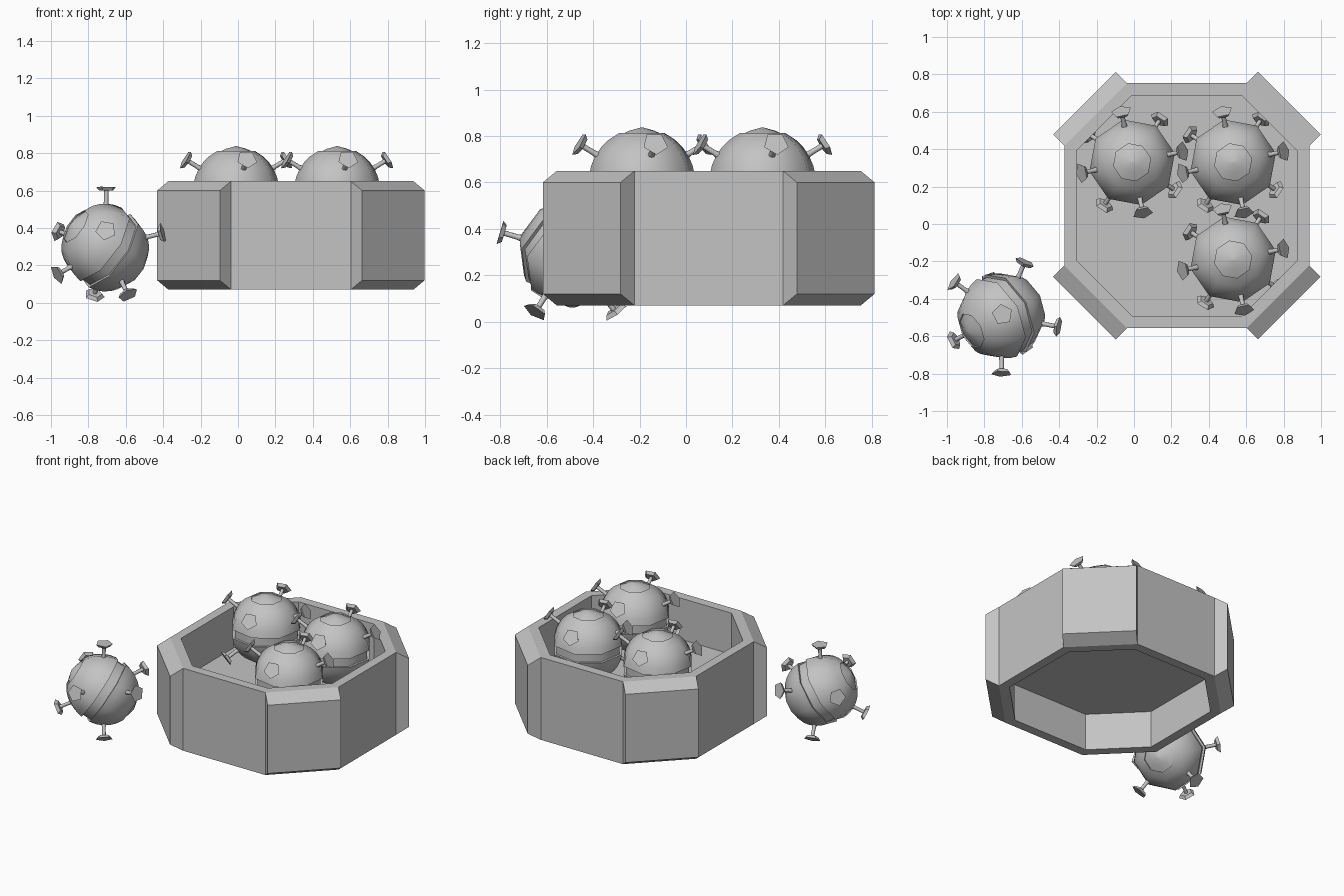
import bpy, bmesh, math
from mathutils import Vector, Matrix

if "Cube" in bpy.data.objects:
    bpy.data.objects.remove(bpy.data.objects["Cube"])

grey = bpy.data.materials.new("plain_grey")
grey.use_nodes = True
COLOR = (0.55, 0.55, 0.55, 1)
grey.diffuse_color = COLOR
bsdf = next(n for n in grey.node_tree.nodes if n.type == "BSDF_PRINCIPLED")
bsdf.inputs["Base Color"].default_value = COLOR


def loft(bm, rings, loop=False, caps=True):
    """Skin a list of equal-length point rings."""
    vs = [[bm.verts.new(p) for p in ring] for ring in rings]
    pairs = list(zip(vs, vs[1:]))
    if loop:
        pairs.append((vs[-1], vs[0]))
    for a, b in pairs:
        n = len(a)
        for i in range(n):
            j = (i + 1) % n
            bm.faces.new((a[i], a[j], b[j], b[i]))
    if caps and not loop:
        bm.faces.new(vs[0][::-1])
        bm.faces.new(vs[-1])


def finish(bm, name, matrix=None, smooth=None):
    bmesh.ops.recalc_face_normals(bm, faces=bm.faces)
    mesh = bpy.data.meshes.new(name)
    bm.to_mesh(mesh)
    bm.free()
    mesh.materials.append(grey)
    obj = bpy.data.objects.new(name, mesh)
    bpy.context.collection.objects.link(obj)
    if matrix:
        obj.matrix_world = matrix
    if smooth:
        bpy.ops.object.select_all(action="DESELECT")
        obj.select_set(True)
        bpy.context.view_layer.objects.active = obj
        bpy.ops.object.shade_smooth_by_angle(angle=math.radians(smooth))
    return obj


def circle(r, z, n, turn=0):
    return [(r * math.cos(turn + math.tau * i / n),
             r * math.sin(turn + math.tau * i / n), z) for i in range(n)]


# Octagonal tray with open top and recessed underside
TRAY = Matrix.Translation((0.283, 0.098, 0))
LOW, HIGH = 0.07, 0.65
A, B, WALL = 0.655, 0.32, 0.065


def octagon(inset, z):
    a, b = A - inset, B - inset * math.tan(math.pi / 8)
    quarter = [Vector((a, -b, z)), Vector((a, b, z))]
    return [Matrix.Rotation(k * math.pi / 2, 3, "Z") @ p
            for k in range(4) for p in quarter]


bm = bmesh.new()
loft(bm, [octagon(0, LOW), octagon(0, HIGH),
          octagon(WALL, HIGH), octagon(WALL, LOW)], loop=True)
finish(bm, "tray_wall", TRAY)

bm = bmesh.new()
loft(bm, [octagon(WALL, 0.33), octagon(WALL, 0.36)])
finish(bm, "tray_floor", TRAY)

# Chamfered plates on the four diagonal sides
dist, half = (A + B) / math.sqrt(2), (A - B) / math.sqrt(2)
section = [(0, LOW), (0.085, LOW + 0.05), (0.085, HIGH - 0.05), (0, HIGH)]
for k, side in enumerate(("back_left", "back_right", "front_right", "front_left")):
    bm = bmesh.new()
    loft(bm, [[(dist + out, y, z) for out, z in section] for y in (-half, half)])
    turn = Matrix.Rotation(math.pi / 4 + k * math.pi / 2, 4, "Z")
    finish(bm, "corner_plate_" + side, TRAY @ turn)

# Studded balls
R = 0.235
GROOVE = 0.03
SEGMENTS = 8


def ball_profile():
    """Upper half, from the belt groove to the recessed pole cap."""
    pts = [(R - 0.018, 0), (R - 0.018, GROOVE), (math.sqrt(R**2 - GROOVE**2), GROOVE)]
    for deg in (18, 29, 40, 51, 64.5):
        t = math.radians(deg)
        pts.append((R * math.cos(t), R * math.sin(t)))
    r, z = pts[-1]
    return pts + [(r, z - 0.01), (r * 0.55, R - 0.012), (0.004, R + 0.002)]


def make_ball(name, matrix):
    upper = ball_profile()
    full = [(r, -z) for r, z in upper[:0:-1]] + upper[1:]
    bm = bmesh.new()
    loft(bm, [circle(r, z, SEGMENTS) for r, z in full])
    finish(bm, name + "_body", matrix, smooth=50)

    # Four studs above the belt and four staggered below
    stalks, pads = bmesh.new(), bmesh.new()
    for k in range(8):
        lift = math.radians(31 if k % 2 == 0 else -31)
        aim = (Matrix.Rotation(k * math.pi / 4, 4, "Z")
               @ Matrix.Rotation(math.pi / 2 - lift, 4, "Y"))

        def placed(ring):
            return [aim @ Vector(p) for p in ring]
        loft(stalks, [placed(circle(0.018, 0.21, 8)), placed(circle(0.012, 0.25, 8)),
                      placed(circle(0.012, 0.31, 8))])
        loft(pads, [placed(circle(0.04, 0.305, 5)), placed(circle(0.056, 0.324, 5))])
    finish(stalks, name + "_stalks", matrix, smooth=50)
    finish(pads, name + "_pads", matrix)


spin = Matrix.Rotation(math.radians(12), 4, "Z")
for name, x, y in (("ball_back_right", -0.01, 0.33),
                   ("ball_back_left", 0.53, 0.33),
                   ("ball_front_left", 0.53, -0.19)):
    make_ball(name, Matrix.Translation((x, y, 0.6)) @ spin)

# Loose ball beside the tray, resting on its studs
axis = Vector((-0.74, -0.38, 0.53)).normalized()
up = Vector((0.06, 0.04, 1))
ref = (up - axis * up.dot(axis)).normalized()
frame = Matrix((ref, axis.cross(ref), axis)).transposed().to_4x4()
make_ball("loose_ball", Matrix.Translation((-0.71, -0.49, 0.295)) @ frame)
